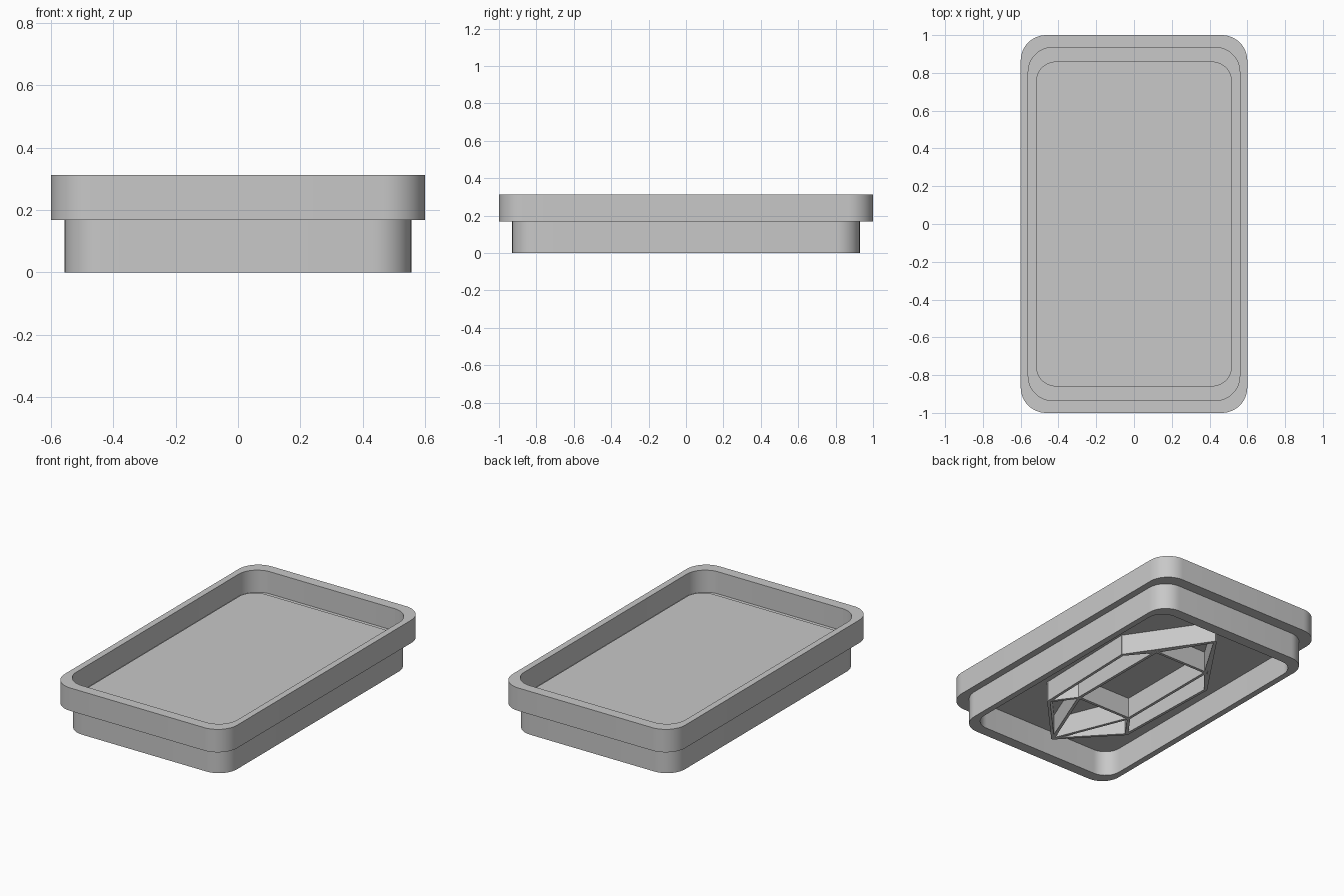
import bpy, bmesh, math
from mathutils import Vector

cube = bpy.data.objects.get("Cube")
if cube:
    bpy.data.objects.remove(cube, do_unlink=True)

grey = bpy.data.materials.new("plain grey")
grey.use_nodes = True
colour = (0.58, 0.58, 0.58, 1)
grey.diffuse_color = colour
grey.node_tree.nodes["Principled BSDF"].inputs["Base Color"].default_value = colour


def finish(bm, name, smooth=False):
    """Turn a bmesh into a named grey object."""
    bmesh.ops.recalc_face_normals(bm, faces=bm.faces)
    mesh = bpy.data.meshes.new(name)
    bm.to_mesh(mesh)
    bm.free()
    mesh.materials.append(grey)
    obj = bpy.data.objects.new(name, mesh)
    bpy.context.collection.objects.link(obj)
    if smooth:
        bpy.ops.object.select_all(action="DESELECT")
        obj.select_set(True)
        bpy.context.view_layer.objects.active = obj
        bpy.ops.object.shade_smooth_by_angle(angle=math.radians(30))


def rounded_loop(bm, size, z, steps=12):
    """Rounded rectangle of vertices: half width, half length, corner radius."""
    hx, hy, r = size
    loop = []
    for i, (sx, sy) in enumerate([(1, 1), (-1, 1), (-1, -1), (1, -1)]):
        for k in range(steps + 1):
            a = math.pi / 2 * (i + k / steps)
            loop.append(bm.verts.new((sx * (hx - r) + r * math.cos(a),
                                      sy * (hy - r) + r * math.sin(a), z)))
    return loop


# Tray: raised floor, moat, rim and hollow foot as one lofted shell
rim = (0.6, 1.0, 0.135)
recess = (0.56, 0.935, 0.13)
foot = (0.556, 0.929, 0.125)
hollow = (0.518, 0.86, 0.105)
profile = [(hollow, 0.205), (hollow, 0.173), (recess, 0.173), (recess, 0.312),
           (rim, 0.312), (rim, 0.168), (foot, 0.168), (foot, 0),
           (hollow, 0), (hollow, 0.16)]
bm = bmesh.new()
loops = [rounded_loop(bm, size, z) for size, z in profile]
for low, high in zip(loops, loops[1:]):
    for i in range(len(low)):
        j = (i + 1) % len(low)
        bm.faces.new((low[i], low[j], high[j], high[i]))
bm.faces.new(loops[0])
bm.faces.new(loops[-1])
finish(bm, "tray", smooth=True)


def add_rib(bm, a, b, width=0.018, z0=0.03, z1=0.165):
    """Upright wall between two plan points."""
    a, b = Vector(a), Vector(b)
    along = (b - a).normalized() * width / 2
    side = Vector((-along.y, along.x))
    plan = [a - along * 0.5 + side, a - along * 0.5 - side,
            b + along * 0.5 - side, b + along * 0.5 + side]
    base = bm.faces.new([bm.verts.new((p.x, p.y, z0)) for p in plan])
    top = bmesh.ops.extrude_face_region(bm, geom=[base])["geom"]
    bmesh.ops.translate(bm, vec=(0, 0, z1 - z0),
                        verts=[v for v in top if isinstance(v, bmesh.types.BMVert)])


def rib_loop(name, points):
    bm = bmesh.new()
    for a, b in zip(points, points[1:] + points[:1]):
        add_rib(bm, a, b)
    finish(bm, name)


# Stiffening ribs under the floor: long hexagon around an inner frame
back_tip, front_tip = (0, 0.745), (0, -0.745)
outer = [(-0.32, 0.275), (-0.3, -0.425), (0.3, -0.425), (0.32, 0.275)]
inner = [(-0.19, 0.43), (-0.19, -0.275), (0.19, -0.275), (0.19, 0.43)]
rib_loop("outer_rib_frame", [back_tip, *outer[:2], front_tip, *outer[2:]])
rib_loop("inner_rib_frame", inner)

# Struts from each inner corner to its tip and its shoulder
bm = bmesh.new()
for corner, shoulder in zip(inner, outer):
    add_rib(bm, corner, back_tip if corner[1] > 0 else front_tip)
    add_rib(bm, corner, shoulder)
finish(bm, "rib_struts")
